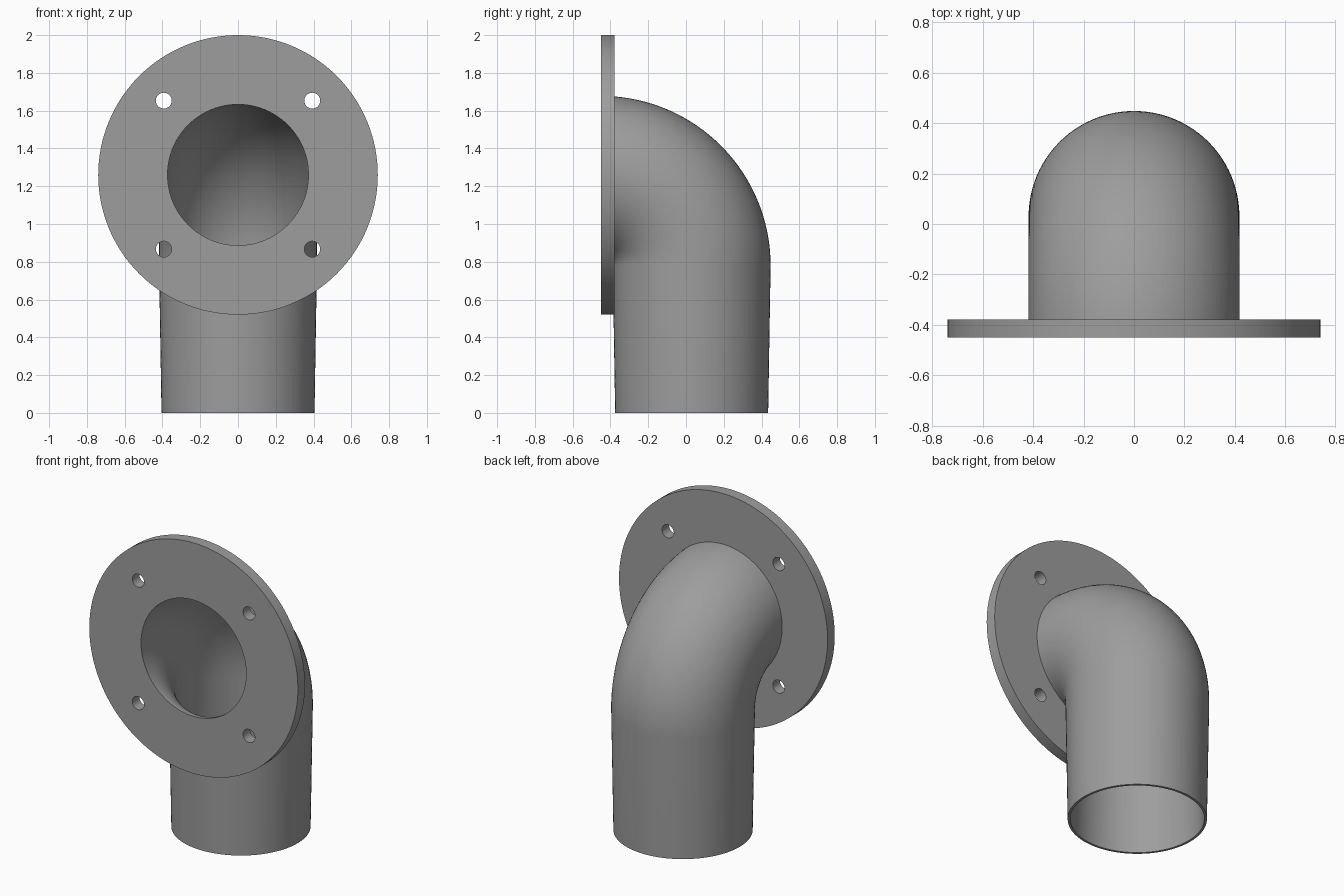
import bpy, bmesh, math
from mathutils import Matrix, Vector

if "Cube" in bpy.data.objects:
    bpy.data.objects.remove(bpy.data.objects["Cube"])

SEG = 96
BEND_Y, BEND_Z, BEND_R = -0.45, 0.78, 0.48   # bend pivot and centreline radius
FLANGE_Z = BEND_Z + BEND_R

grey = bpy.data.materials.new("grey_metal")
grey.diffuse_color = (0.34, 0.34, 0.34, 1)
grey.use_nodes = True
grey.node_tree.nodes["Principled BSDF"].inputs["Base Color"].default_value = grey.diffuse_color


def finish(name, bm):
    bmesh.ops.recalc_face_normals(bm, faces=bm.faces)
    mesh = bpy.data.meshes.new(name)
    bm.to_mesh(mesh)
    bm.free()
    mesh.materials.append(grey)
    obj = bpy.data.objects.new(name, mesh)
    bpy.context.collection.objects.link(obj)
    return obj


def sweep(name, stations):
    """Closed tube through stations (y, z, tilt, radius) in the x = 0 plane."""
    bm = bmesh.new()
    rings = []
    for y, z, t, r in stations:
        ring = []
        for i in range(SEG):
            a = 2 * math.pi * i / SEG
            d = r * math.sin(a)
            ring.append(bm.verts.new((r * math.cos(a),
                                      y + d * math.cos(t),
                                      z + d * math.sin(t))))
        rings.append(ring)
    for lo, hi in zip(rings, rings[1:]):
        for i in range(SEG):
            j = (i + 1) % SEG
            bm.faces.new((lo[i], lo[j], hi[j], hi[i]))
    bm.faces.new(rings[0][::-1])
    bm.faces.new(rings[-1])
    return finish(name, bm)


def bend(r, end_deg, steps=36):
    out = []
    for k in range(steps + 1):
        t = math.radians(end_deg) * k / steps
        out.append((BEND_Y + BEND_R * math.cos(t),
                    BEND_Z + BEND_R * math.sin(t), t, r))
    return out


def disc(name, x, y, z, r, depth, seg):
    bm = bmesh.new()
    bmesh.ops.create_cone(bm, cap_ends=True, segments=seg, radius1=r, radius2=r,
                          depth=depth,
                          matrix=Matrix.Translation(Vector((x, y, z)))
                          @ Matrix.Rotation(math.pi / 2, 4, 'X'))
    return finish(name, bm)


def boolean(obj, other, op):
    mod = obj.modifiers.new(op.lower(), 'BOOLEAN')
    mod.operation = op
    mod.solver = 'EXACT'
    mod.object = other
    bpy.context.view_layer.objects.active = obj
    bpy.ops.object.modifier_apply(modifier=mod.name)
    bpy.data.objects.remove(other)


# Mounting flange
flanged_elbow = disc("flanged_elbow", 0, -0.414, FLANGE_Z, 0.74, 0.072, 128)

# Outer pipe: slightly tapered spigot, then the bend, ending inside the flange
pipe_y = BEND_Y + BEND_R
outer = sweep("outer_pipe", [(pipe_y, 0, 0, 0.405)] + bend(0.418, 87))
boolean(flanged_elbow, outer, 'UNION')

# Bore through the whole elbow, flaring towards the thin lower rim
bore = sweep("bore", [(pipe_y, -0.05, 0, 0.391)] + bend(0.373, 90)
             + [(BEND_Y - 0.1, FLANGE_Z, math.pi / 2, 0.373)])
boolean(flanged_elbow, bore, 'DIFFERENCE')

# Four bolt holes
for sx in (-1, 1):
    for sz in (-1, 1):
        hole = disc("bolt_hole", sx * 0.393, -0.43, FLANGE_Z + sz * 0.393,
                    0.042, 0.12, 32)
        # the cutter stops just behind the flange, clear of the pipe wall
        boolean(flanged_elbow, hole, 'DIFFERENCE')

# Smooth shading with crisp rims
bpy.ops.object.select_all(action='DESELECT')
flanged_elbow.select_set(True)
bpy.context.view_layer.objects.active = flanged_elbow
bpy.ops.object.shade_smooth_by_angle(angle=math.radians(30))
